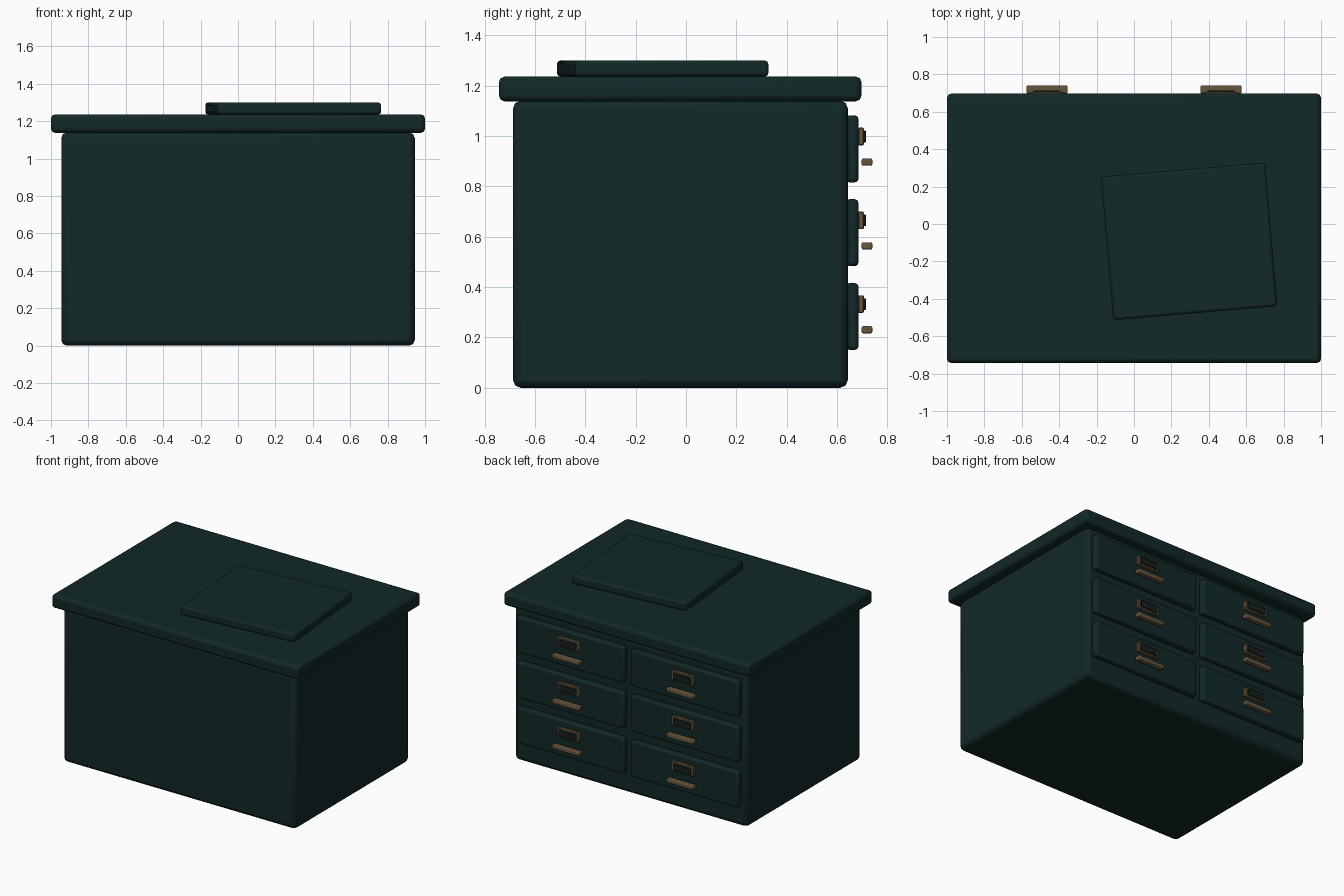
import bpy
from math import radians

cube = bpy.data.objects.get("Cube")
if cube:
    bpy.data.objects.remove(cube, do_unlink=True)


def material(name, colour):
    mat = bpy.data.materials.new(name)
    mat.use_nodes = True
    mat.diffuse_color = (*colour, 1)
    mat.node_tree.nodes["Principled BSDF"].inputs["Base Color"].default_value = (*colour, 1)
    return mat


GREEN = material("dark green paint", (0.006, 0.021, 0.021))
BRASS = material("aged brass", (0.13, 0.09, 0.045))
LABEL = material("dark label", (0.008, 0.014, 0.013))


def box(name, low, high, mat, bevel, segments=2, turn=0):
    """Bevelled box between two corners, turned about its vertical axis."""
    centre = [(a + b) / 2 for a, b in zip(low, high)]
    bpy.ops.mesh.primitive_cube_add(size=1, location=centre)
    obj = bpy.context.object
    obj.name = name
    obj.scale = [b - a for a, b in zip(low, high)]
    bpy.ops.object.transform_apply(location=False, rotation=False, scale=True)
    obj.rotation_euler.z = radians(turn)
    obj.data.materials.append(mat)
    mod = obj.modifiers.new("edges", "BEVEL")
    mod.width = bevel
    mod.segments = segments
    bpy.ops.object.shade_smooth_by_angle(angle=radians(20))
    return obj


# Carcass, overhanging top and the loose board lying on it
box("cabinet_body", (-0.945, -0.687, 0), (0.945, 0.643, 1.14), GREEN, 0.03)
box("cabinet_top", (-1, -0.743, 1.138), (1, 0.697, 1.236), GREEN, 0.022)
box("top_board", (-0.145, -0.478, 1.236), (0.735, 0.292, 1.3), GREEN, 0.014, turn=4.9)

# Two columns of three drawers on the back, each with label holder and pull
for side, x in (("left", 0.465), ("right", -0.465)):
    for row in range(3):
        z = 0.283 + row * 0.333
        tag = f"{side}_{row + 1}"
        box("drawer_" + tag, (x - 0.437, 0.635, z - 0.133), (x + 0.437, 0.685, z + 0.133), GREEN, 0.014)
        box("label_holder_" + tag, (x - 0.09, 0.683, z + 0.014), (x + 0.09, 0.707, z + 0.084), BRASS, 0.004, 1)
        box("label_" + tag, (x - 0.072, 0.7, z + 0.026), (x + 0.072, 0.715, z + 0.072), LABEL, 0.002, 1)
        box("drawer_pull_" + tag, (x - 0.11, 0.698, z - 0.067), (x + 0.11, 0.74, z - 0.038), BRASS, 0.006)
